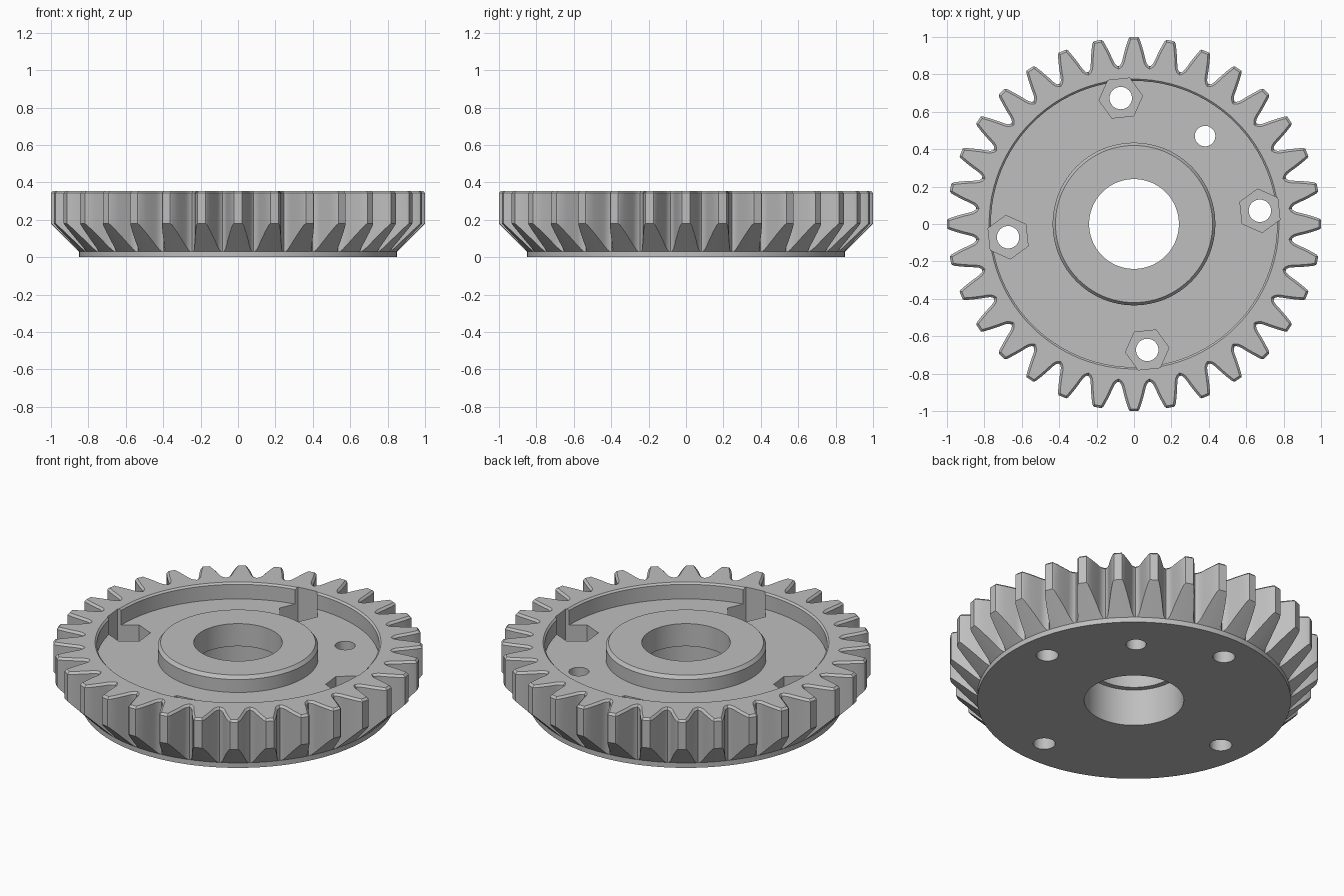
import bpy, bmesh
from math import sin, cos, pi, radians
from mathutils import Vector

cube = bpy.data.objects.get("Cube")
if cube:
    bpy.data.objects.remove(cube, do_unlink=True)

TEETH = 32
HEIGHT = 0.355
BEVEL = 0.012


def add_object(name, bm):
    bmesh.ops.recalc_face_normals(bm, faces=bm.faces)
    mesh = bpy.data.meshes.new(name)
    bm.to_mesh(mesh)
    bm.free()
    obj = bpy.data.objects.new(name, mesh)
    bpy.context.collection.objects.link(obj)
    return obj


def loft(name, rings, closed=False):
    """Join equal rings of points; cap the ends, or close into a loop."""
    bm = bmesh.new()
    loops = [[bm.verts.new(p) for p in ring] for ring in rings]
    pairs = list(zip(loops, loops[1:]))
    if closed:
        pairs.append((loops[-1], loops[0]))
    else:
        bm.faces.new(loops[0])
        bm.faces.new(loops[-1])
    for a, b in pairs:
        for i in range(len(a)):
            j = (i + 1) % len(a)
            bm.faces.new((a[i], a[j], b[j], b[i]))
    return add_object(name, bm)


def ring(r, z, n=96, x=0, y=0, turn=0):
    return [(x + r * cos(turn + 2 * pi * i / n),
             y + r * sin(turn + 2 * pi * i / n), z) for i in range(n)]


def turned(name, profile, closed=False):
    return loft(name, [ring(r, z) for r, z in profile], closed)


def post(name, r, z0, z1, n, x=0, y=0, turn=0):
    return loft(name, [ring(r, z, n, x, y, turn) for z in (z0, z1)])


def combine(obj, tool, operation):
    """Apply a boolean and discard the cutter."""
    tool.hide_render = True
    mod = obj.modifiers.new(tool.name, 'BOOLEAN')
    mod.operation, mod.object, mod.solver = operation, tool, 'EXACT'
    graph = bpy.context.evaluated_depsgraph_get()
    graph.update()
    mesh = bpy.data.meshes.new_from_object(obj.evaluated_get(graph))
    obj.modifiers.clear()
    obj.data = mesh
    bpy.data.objects.remove(tool, do_unlink=True)


# Tooth outline: radius and half width from tip to root
half = [(1.0, 0.022), (0.99, 0.03), (0.95, 0.043), (0.91, 0.054),
        (0.88, 0.061), (0.86, 0.067), (0.848, 0.075)]
tooth = [(r, -w) for r, w in reversed(half)] + half
outline = []
for k in range(TEETH):
    a = 2 * pi * k / TEETH
    for r, w in tooth:
        outline.append(Vector((r * cos(a) - w * sin(a), r * sin(a) + w * cos(a))))
    b = a + pi / TEETH
    outline.append(Vector((0.844 * cos(b), 0.844 * sin(b))))

# Same outline drawn inwards for the bevelled top edge
inset = []
for i, p in enumerate(outline):
    t = (outline[(i + 1) % len(outline)] - outline[i - 1]).normalized()
    inset.append(p + BEVEL * Vector((-t.y, t.x)))


def level(points, z):
    return [(p.x, p.y, z) for p in points]


gear = loft("gear_wheel", [level(outline, 0.02), level(outline, HEIGHT - BEVEL),
                           level(inset, HEIGHT)])

# Slanted underside of the teeth, then the base disc
combine(gear, turned("tooth_slant", [(0.8, -0.02), (1.05, 0.23), (1.05, 0.5)]), 'INTERSECT')
combine(gear, turned("base_disc", [(0.85, 0), (0.85, 0.03)]), 'UNION')

# Ring-shaped recess between hub and rim, with chamfered edges
combine(gear, turned("recess", [(0.435, 0.258), (0.765, 0.258), (0.765, 0.345),
                                (0.785, 0.365), (0.4125, 0.365), (0.435, 0.335)],
                     closed=True), 'DIFFERENCE')

# Stepped bore
combine(gear, post("bore", 0.24, -0.1, 0.5, 96), 'DIFFERENCE')
combine(gear, post("counterbore", 0.27, -0.1, 0.22, 96), 'DIFFERENCE')

# Four bolt holes with hexagonal nut pockets
for k in range(4):
    a = radians(6 + 90 * k)
    x, y = 0.677 * cos(a), 0.677 * sin(a)
    combine(gear, post("nut_pocket", 0.117, 0.1, 0.5, 6, x, y, a + pi / 2), 'DIFFERENCE')
    combine(gear, post("bolt_hole", 0.06, -0.1, 0.5, 32, x, y), 'DIFFERENCE')

# Single plain hole
combine(gear, post("plain_hole", 0.055, -0.1, 0.5, 32, 0.38, 0.47), 'DIFFERENCE')

# Grey finish
grey = bpy.data.materials.new("plain_grey")
grey.use_nodes = True
colour = (0.52, 0.52, 0.52, 1)
grey.diffuse_color = colour
grey.node_tree.nodes["Principled BSDF"].inputs["Base Color"].default_value = colour
gear.data.materials.clear()
gear.data.materials.append(grey)
for face in gear.data.polygons:
    face.material_index = 0

bpy.ops.object.select_all(action='DESELECT')
gear.select_set(True)
bpy.context.view_layer.objects.active = gear
bpy.ops.object.shade_smooth_by_angle(angle=radians(25))
